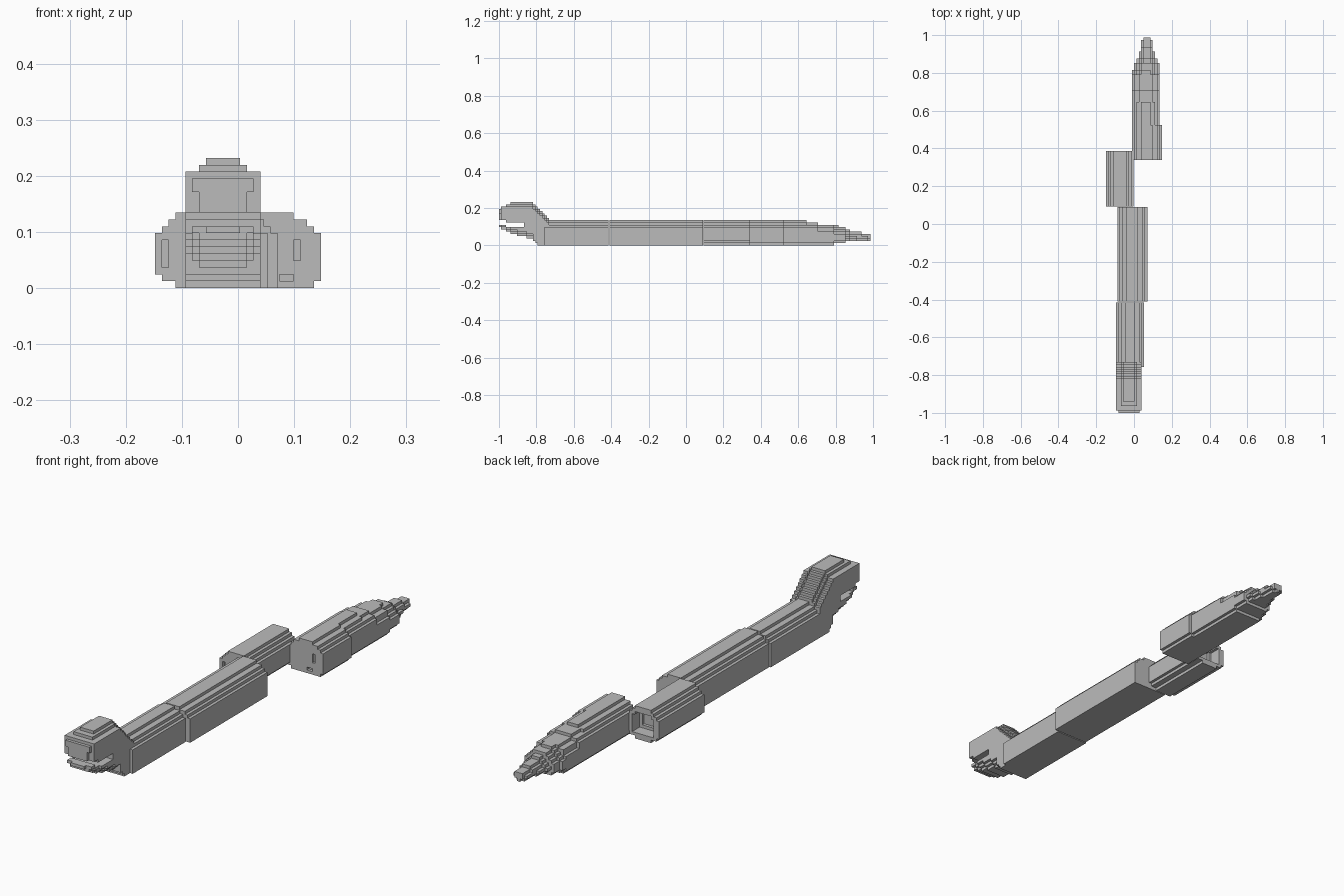
import bpy, bmesh
from mathutils import Vector

if "Cube" in bpy.data.objects:
    bpy.data.objects.remove(bpy.data.objects["Cube"])

U = 2 / 164  # edge of one cube cell

grey = bpy.data.materials.new("plain_grey")
grey.diffuse_color = (0.5, 0.5, 0.5, 1)
grey.use_nodes = True
grey.node_tree.nodes["Principled BSDF"].inputs["Base Color"].default_value = grey.diffuse_color


def cells(a):
    return round(a / U)


class Blocks:
    """Set of cube cells that becomes one stepped, watertight skin."""

    def __init__(self, name, x, y):
        self.name, self.x, self.y, self.c = name, x, y, set()

    def span(self, y0, y1, x0, x1, z0, z1, bottom=(), top=()):
        a, b = cells(x0 - self.x), cells(x1 - self.x)
        return {(i, j, k)
                for k in range(cells(z0), cells(z1))
                for ins in [self.inset(k - cells(z0), cells(z1) - 1 - k, bottom, top)]
                for i in range(a + ins, b - ins)
                for j in range(cells(y0 - self.y), cells(y1 - self.y))}

    @staticmethod
    def inset(up, down, bottom, top):
        # bottom and top list the side inset of each row, outermost row first
        lo = bottom[up] if up < len(bottom) else 0
        hi = top[down] if down < len(top) else 0
        return max(lo, hi)

    def add(self, *a, **k):
        self.c |= self.span(*a, **k)

    def cut(self, *a, **k):
        self.c -= self.span(*a, **k)

    def build(self):
        bm = bmesh.new()
        verts = {}

        def vert(p):
            if p not in verts:
                verts[p] = bm.verts.new(Vector(p) * U + Vector((self.x, self.y, 0)))
            return verts[p]

        for c in self.c:
            for axis in range(3):
                for s in (0, 1):
                    n = list(c)
                    n[axis] += 2 * s - 1
                    if tuple(n) in self.c:
                        continue
                    quad = []
                    for u, v in ((0, 0), (1, 0), (1, 1), (0, 1)):
                        p = list(c)
                        p[axis] += s
                        p[(axis + 1) % 3] += u
                        p[(axis + 2) % 3] += v
                        quad.append(vert(tuple(p)))
                    bm.faces.new(quad if s else quad[::-1])
        bmesh.ops.dissolve_limit(bm, angle_limit=0.01, verts=bm.verts[:],
                                 edges=bm.edges[:], delimit={'NORMAL'})
        me = bpy.data.meshes.new(self.name)
        bm.to_mesh(me)
        bm.free()
        me.materials.append(grey)
        bpy.context.collection.objects.link(bpy.data.objects.new(self.name, me))


BACK = (4, 2, 1)  # stepped ridge along the back

# Head and neck
head = Blocks("head_and_neck", -0.094, -1.0)
X0, X1 = -0.094, 0.04
head.add(-0.75, -0.41, X0, 0.052, 0, 0.134, top=BACK)
# (start y, end y, underside, top) of the raised head
for y0, y1, z0, z1 in ((-1.0, -0.988, 0.098, 0.195), (-0.988, -0.963, 0.085, 0.207),
                       (-0.963, -0.939, 0.073, 0.22), (-0.939, -0.9, 0.061, 0.232),
                       (-0.9, -0.854, 0.049, 0.232), (-0.854, -0.817, 0.037, 0.232)):
    rows = (3, 2) if z1 > 0.225 else (2,) if z1 > 0.21 else ()
    edge = U if y0 == -1.0 else 0
    head.add(y0, y1, X0 + edge, X1 - edge, z0, z1, bottom=(2, 1), top=rows)
# Sloping nape and throat
for i in range(7):
    y = -0.817 + i * U
    head.add(y, y + U, X0, X1, max(0, 0.024 - i * U), 0.22 - i * U, top=(3, 2))
# Open mouth
head.cut(-1.0, -0.963, X0, X1, 0.11, 0.134)
head.cut(-0.963, -0.87, X0, X1, 0.098, 0.122)
# Hollows at the front corners of the face
for x in (X0, X1 - 2 * U):
    head.cut(-1.0, -0.988, x, x + 2 * U, 0.134, 0.171)
head.build()

# Front body
body = Blocks("front_body", -0.088, -0.41)
body.add(-0.41, 0.093, -0.088, 0.07, 0, 0.134, top=BACK)
body.build()

# Middle body, offset to the left with an open rear end
middle = Blocks("middle_body", -0.148, 0.093)
middle.add(0.093, 0.38, -0.148, 0, 0, 0.134, bottom=(3, 1), top=(3, 2, 1))
middle.cut(0.343, 0.38, -0.124, -0.024, 0.024, 0.11, top=(1,))
middle.cut(0.319, 0.343, -0.11, -0.037, 0.037, 0.098)
middle.cut(0.093, 0.105, -0.136, -0.124, 0.037, 0.085)
middle.build()

# Tail, tapering in steps
tail = Blocks("tail", -0.011, 0.34)
for y0, y1, x0, x1, z0, z1, top in (
        (0.34, 0.52, -0.011, 0.147, 0, 0.134, BACK),
        (0.52, 0.64, -0.011, 0.135, 0, 0.134, BACK),
        (0.64, 0.71, -0.011, 0.135, 0, 0.122, (3, 1)),
        (0.71, 0.79, -0.011, 0.135, 0, 0.11, (3, 1, 1)),
        (0.79, 0.82, -0.011, 0.135, 0.012, 0.11, (4, 3, 2, 1)),
        (0.82, 0.85, 0.001, 0.135, 0.012, 0.098, (3, 2, 1)),
        (0.85, 0.88, 0.014, 0.123, 0.024, 0.085, (3, 2, 1)),
        (0.88, 0.91, 0.026, 0.11, 0.024, 0.073, (2, 1)),
        (0.91, 0.94, 0.038, 0.098, 0.024, 0.073, (1,)),
        (0.94, 0.976, 0.038, 0.098, 0.024, 0.061, (1,)),
        (0.976, 0.988, 0.05, 0.086, 0.024, 0.061, ()),
        (0.988, 1.0, 0.062, 0.074, 0.037, 0.049, ())):
    tail.add(y0, y1, x0, x1, z0, z1, bottom=(1,), top=top)
# Small slots in the tail's front end
tail.cut(0.34, 0.352, 0.098, 0.11, 0.049, 0.085)
tail.cut(0.34, 0.352, 0.074, 0.098, 0.012, 0.024)
tail.build()
